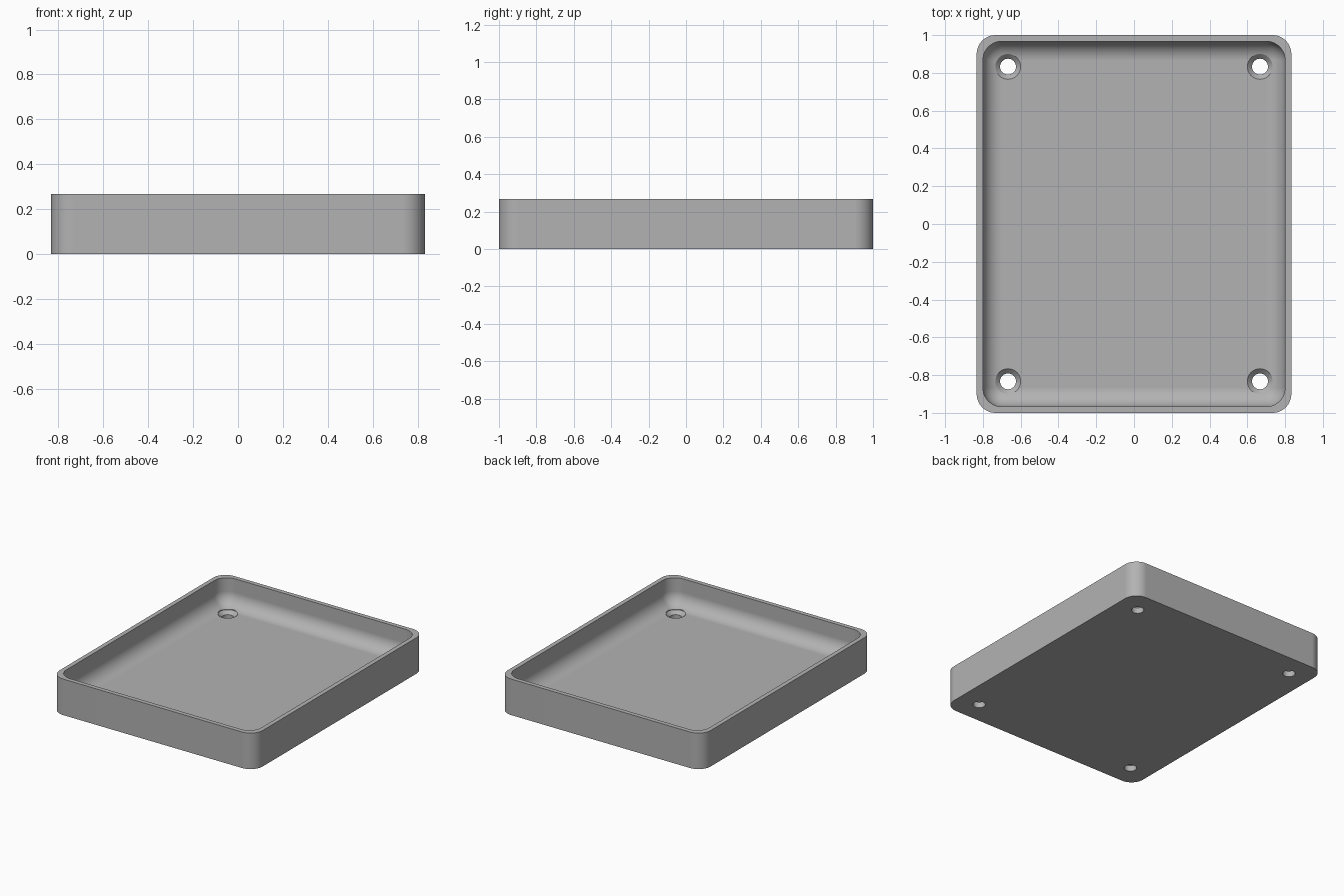
import bpy, bmesh
from math import sin, cos, pi

cube = bpy.data.objects.get("Cube")
if cube:
    bpy.data.objects.remove(cube, do_unlink=True)

HALF_X, HALF_Y, HEIGHT = 0.833, 1.0, 0.267
WALL, FLOOR = 0.033, 0.067
OUTER_R, FILLET = 0.1, 0.1
HOLE_X, HOLE_Y = 0.667, 0.833
CORNER_STEPS, FILLET_STEPS = 12, 12

grey = bpy.data.materials.new("plain grey")
grey.use_nodes = True
colour = (0.45, 0.45, 0.45, 1)
grey.diffuse_color = colour
grey.node_tree.nodes["Principled BSDF"].inputs["Base Color"].default_value = colour


def rounded_loop(bm, inset, radius, z):
    """Ring of vertices around a rounded rectangle."""
    ring = []
    cx, cy = HALF_X - inset - radius, HALF_Y - inset - radius
    for quarter, (sx, sy) in enumerate(((1, 1), (-1, 1), (-1, -1), (1, -1))):
        for i in range(CORNER_STEPS + 1):
            a = (quarter + i / CORNER_STEPS) * pi / 2
            ring.append(bm.verts.new((sx * cx + radius * cos(a), sy * cy + radius * sin(a), z)))
    return ring


def bridge(bm, a, b):
    for i in range(len(a)):
        j = (i + 1) % len(a)
        bm.faces.new((a[i], a[j], b[j], b[i]))


def make_object(name, bm):
    bmesh.ops.remove_doubles(bm, verts=bm.verts, dist=1e-5)
    bmesh.ops.recalc_face_normals(bm, faces=bm.faces)
    mesh = bpy.data.meshes.new(name)
    bm.to_mesh(mesh)
    bm.free()
    mesh.materials.append(grey)
    obj = bpy.data.objects.new(name, mesh)
    bpy.context.collection.objects.link(obj)
    return obj


# Tray shell: outer wall, rim, inner wall, then the fillet into the floor
bm = bmesh.new()
rings = [rounded_loop(bm, 0, OUTER_R, 0), rounded_loop(bm, 0, OUTER_R, HEIGHT),
         rounded_loop(bm, WALL, FILLET, HEIGHT)]
for i in range(FILLET_STEPS + 1):
    a = i / FILLET_STEPS * pi / 2
    step = FILLET * (1 - cos(a))
    rings.append(rounded_loop(bm, WALL + step, FILLET - step, FLOOR + FILLET * (1 - sin(a))))
for a, b in zip(rings, rings[1:]):
    bridge(bm, a, b)
bm.faces.new(rings[0])
bm.faces.new([ring for ring in rings[-1]])
tray = make_object("tray", bm)

# Countersunk screw holes in the four corners
bm = bmesh.new()
profile = ((0.042, -0.05), (0.042, FLOOR - 0.025), (0.067, FLOOR), (0.067, FLOOR + 0.02))
for sx in (-1, 1):
    for sy in (-1, 1):
        rings = [[bm.verts.new((sx * HOLE_X + r * cos(i * pi / 16), sy * HOLE_Y + r * sin(i * pi / 16), z))
                  for i in range(32)] for r, z in profile]
        for a, b in zip(rings, rings[1:]):
            bridge(bm, a, b)
        bm.faces.new(rings[0])
        bm.faces.new(rings[-1])
cutter = make_object("screw_hole_cutter", bm)
cutter.hide_render = True

bpy.ops.object.select_all(action="DESELECT")
bpy.context.view_layer.objects.active = tray
tray.select_set(True)
cut = tray.modifiers.new("screw holes", "BOOLEAN")
cut.operation, cut.solver, cut.object = "DIFFERENCE", "EXACT", cutter
bpy.ops.object.modifier_apply(modifier=cut.name)
bpy.data.objects.remove(cutter, do_unlink=True)

# Smooth rounded surfaces with crisp rims
bpy.ops.object.shade_smooth_by_angle(angle=pi / 6)
weighted = tray.modifiers.new("even shading", "WEIGHTED_NORMAL")
weighted.keep_sharp = True
